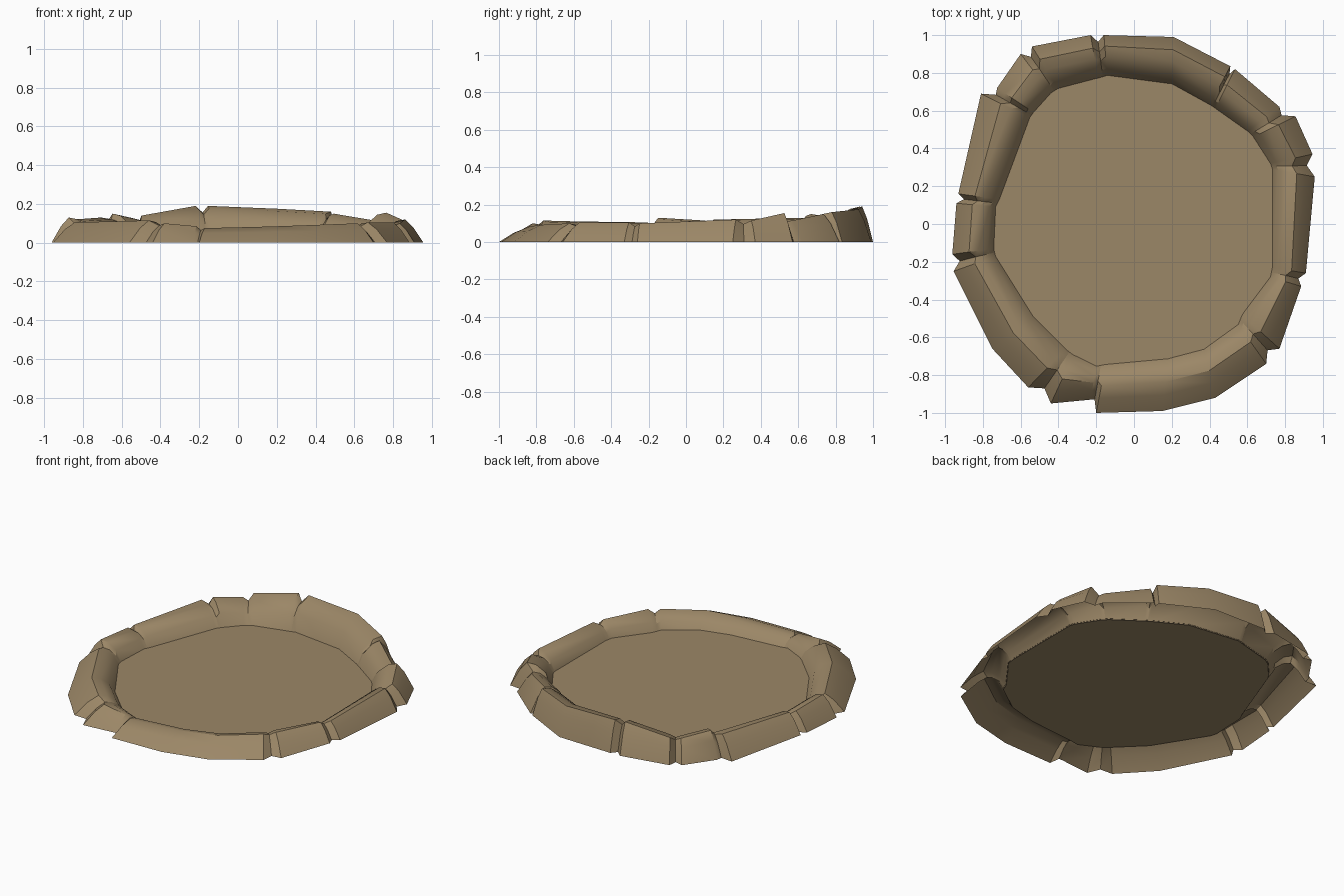
import bpy, math
from mathutils import Vector

if "Cube" in bpy.data.objects:
    bpy.data.objects.remove(bpy.data.objects["Cube"])

FLOOR_Z = 0.015

mat = bpy.data.materials.new("sandy_stone")
mat.diffuse_color = (0.33, 0.242, 0.135, 1)
mat.use_nodes = True
mat.node_tree.nodes["Principled BSDF"].inputs["Base Color"].default_value = mat.diffuse_color


def add_mesh(name, verts, faces, smooth=True):
    me = bpy.data.meshes.new(name)
    me.from_pydata(verts, [], faces)
    me.materials.append(mat)
    ob = bpy.data.objects.new(name, me)
    bpy.context.collection.objects.link(ob)
    if smooth:
        bpy.ops.object.select_all(action='DESELECT')
        ob.select_set(True)
        bpy.context.view_layer.objects.active = ob
        bpy.ops.object.shade_smooth_by_angle(angle=math.radians(32))
    return ob


def section(o, i, h, r):
    """Hollow arch profile from outer foot o over the ridge to inner foot i."""
    prof = [(0, 0), (r * 0.55, h * 0.66), (r, h),
            (r + (1 - r) * 0.35, h * 0.93), (r + (1 - r) * 0.74, h * 0.62),
            (1, FLOOR_Z - 0.005)]
    return [Vector((*o.lerp(i, t), z)) for t, z in prof]


stones = []


def stone(outer, inner, h0, h1, ridge=0.42):
    n = len(outer) - 1
    stones.append([section(Vector(o), Vector(i), h0 + (h1 - h0) * k / n, ridge)
                   for k, (o, i) in enumerate(zip(outer, inner))])


# ring of stones, clockwise from the right: outer feet, inner feet, end heights
stone([(.957, .25), (.91, -.26)], [(.73, .29), (.73, -.23)], .12, .10)
stone([(.885, -.33), (.77, -.66)], [(.72, -.28), (.57, -.48)], .105, .105, .5)
stone([(.70, -.74), (.43, -.92), (.15, -.99), (-.20, -1.0)],
      [(.55, -.53), (.37, -.66), (.18, -.71), (-.15, -.74)], .10, .075, .55)
stone([(-.23, -.93), (-.44, -.95)], [(-.20, -.75), (-.32, -.69)], .085, .10, .5)
stone([(-.56, -.865), (-.75, -.66), (-.955, -.25)],
      [(-.36, -.66), (-.53, -.49), (-.73, -.17)], .115, .105, .5)
stone([(-.962, -.16), (-.94, .11)], [(-.74, -.13), (-.73, .09)], .13, .115, .4)
stone([(-.93, .16), (-.81, .69)], [(-.71, .13), (-.55, .56)], .12, .13, .4)
stone([(-.725, .72), (-.60, .90)], [(-.53, .59), (-.44, .69)], .15, .125, .4)
stone([(-.54, .94), (-.23, 1.0)], [(-.40, .715), (-.19, .77)], .14, .19, .3)
stone([(-.16, 1.0), (.21, .99), (.51, .835)],
      [(-.14, .785), (.20, .74), (.40, .63)], .19, .16, .27)
stone([(.535, .82), (.77, .62)], [(.43, .61), (.60, .49)], .15, .115, .4)
stone([(.855, .57), (.945, .37)], [(.63, .46), (.72, .32)], .155, .115, .4)

# narrow waist shared by each pair of neighbouring stones
joints = []
for k, s in enumerate(stones):
    nxt = stones[(k + 1) % len(stones)]
    waist = [(a + b) / 2 for a, b in zip(s[-1], nxt[0])]
    inner = waist[-1].copy()
    out = []
    for j, p in enumerate(waist):
        q = p.lerp(inner, 0.16)
        out.append(Vector((q.x, q.y, p.z * (0.82 if j < 5 else 1))))
    joints.append(out)

for k, s in enumerate(stones):
    rows = [joints[k - 1]] + s + [joints[k]]
    m = len(rows[0])
    verts = [p for row in rows for p in row]
    faces = [(a * m + j, a * m + j + 1, (a + 1) * m + j + 1, (a + 1) * m + j)
             for a in range(len(rows) - 1) for j in range(m - 1)]
    add_mesh(f"rim_stone_{k + 1}", verts, faces)

# flat floor filling the ring
edge = []
for k, s in enumerate(stones):
    edge += [r[-1] for r in s] + [joints[k][-1]]
edge = [(p.x * 1.005, p.y * 1.005, FLOOR_Z) for p in reversed(edge)]
n = len(edge)
add_mesh("floor", edge + [(0, 0, FLOOR_Z)],
         [(i, (i + 1) % n, n) for i in range(n)], smooth=False)
